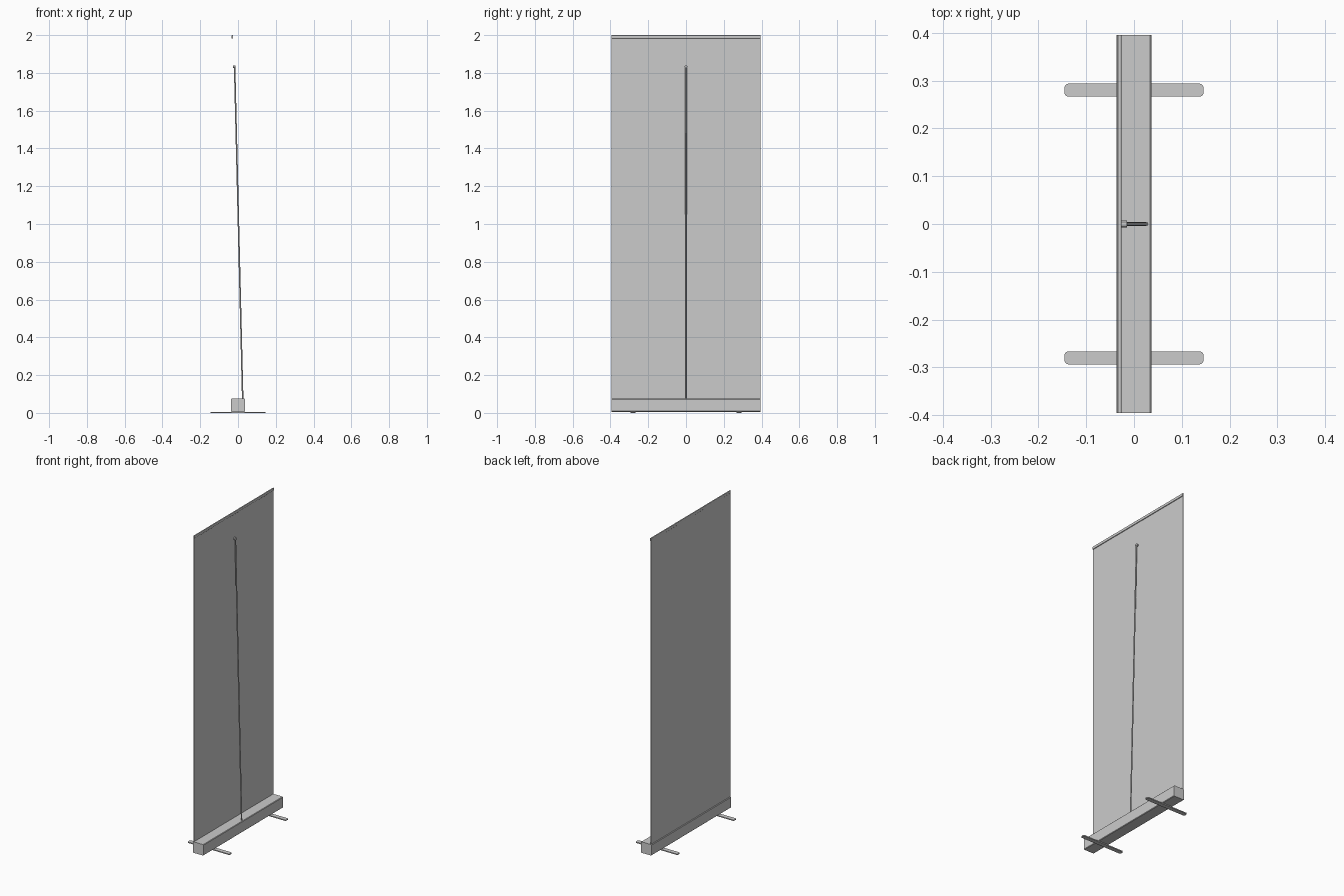
import bpy, bmesh, math
from mathutils import Vector

cube = bpy.data.objects.get("Cube")
if cube:
    bpy.data.objects.remove(cube, do_unlink=True)

grey = bpy.data.materials.new("light_grey")
grey.use_nodes = True
COLOUR = (0.6, 0.6, 0.6, 1)
grey.diffuse_color = COLOUR
grey.node_tree.nodes["Principled BSDF"].inputs["Base Color"].default_value = COLOUR


def finish(name, bm, smooth=False):
    bmesh.ops.recalc_face_normals(bm, faces=bm.faces)
    mesh = bpy.data.meshes.new(name)
    bm.to_mesh(mesh)
    bm.free()
    mesh.materials.append(grey)
    obj = bpy.data.objects.new(name, mesh)
    bpy.context.collection.objects.link(obj)
    if smooth:
        bpy.ops.object.select_all(action="DESELECT")
        obj.select_set(True)
        bpy.context.view_layer.objects.active = obj
        bpy.ops.object.shade_smooth_by_angle(angle=math.radians(40))
    return obj


def box(name, low, high, bevel=0, axis=None, segments=1):
    """Box between two corners; edges along one axis may be rounded."""
    low, high = Vector(low), Vector(high)
    bm = bmesh.new()
    bmesh.ops.create_cube(bm, size=1)
    for v in bm.verts:
        v.co = (low + high) / 2 + v.co * (high - low)
    if bevel:
        edges = [e for e in bm.edges
                 if abs((e.verts[0].co - e.verts[1].co).normalized()[axis]) > 0.9]
        bmesh.ops.bevel(bm, geom=edges, offset=bevel, segments=segments,
                        profile=0.5, affect="EDGES")
    return finish(name, bm, segments > 1)


def rod(name, start, end, radius, sides=16):
    """Cylinder between two points."""
    start, end = Vector(start), Vector(end)
    bm = bmesh.new()
    bmesh.ops.create_cone(bm, cap_ends=True, segments=sides, radius1=radius,
                          radius2=radius, depth=(end - start).length)
    turn = (end - start).to_track_quat("Z", "Y")
    for v in bm.verts:
        v.co = (start + end) / 2 + turn @ v.co
    return finish(name, bm, True)


HALF = 0.395

# Cassette that holds the rolled banner
box("base_cassette", (-0.0365, -HALF, 0.006), (0.0365, HALF, 0.075), 0.003, 1)

# Flat feet with rounded corners, crossing under the cassette
for side, y in (("right", -0.28), ("left", 0.28)):
    box(side + "_foot", (-0.1455, y - 0.0135, 0), (0.1455, y + 0.0135, 0.006),
        0.009, 2, 5)

# Banner sheet and the rail clamped along its top edge
box("banner_sheet", (-0.0315, -HALF, 0.07), (-0.0305, HALF, 1.992))
box("top_rail", (-0.034, -HALF, 1.982), (-0.026, HALF, 2.0), 0.0035, 1, 4)

# Leaning support pole with its hook
rod("support_pole", (0.025, 0, 0.07), (-0.018, 0, 1.835), 0.004)
box("pole_hook", (-0.0265, -0.007, 1.826), (-0.0145, 0.007, 1.84), 0.003, 0)
